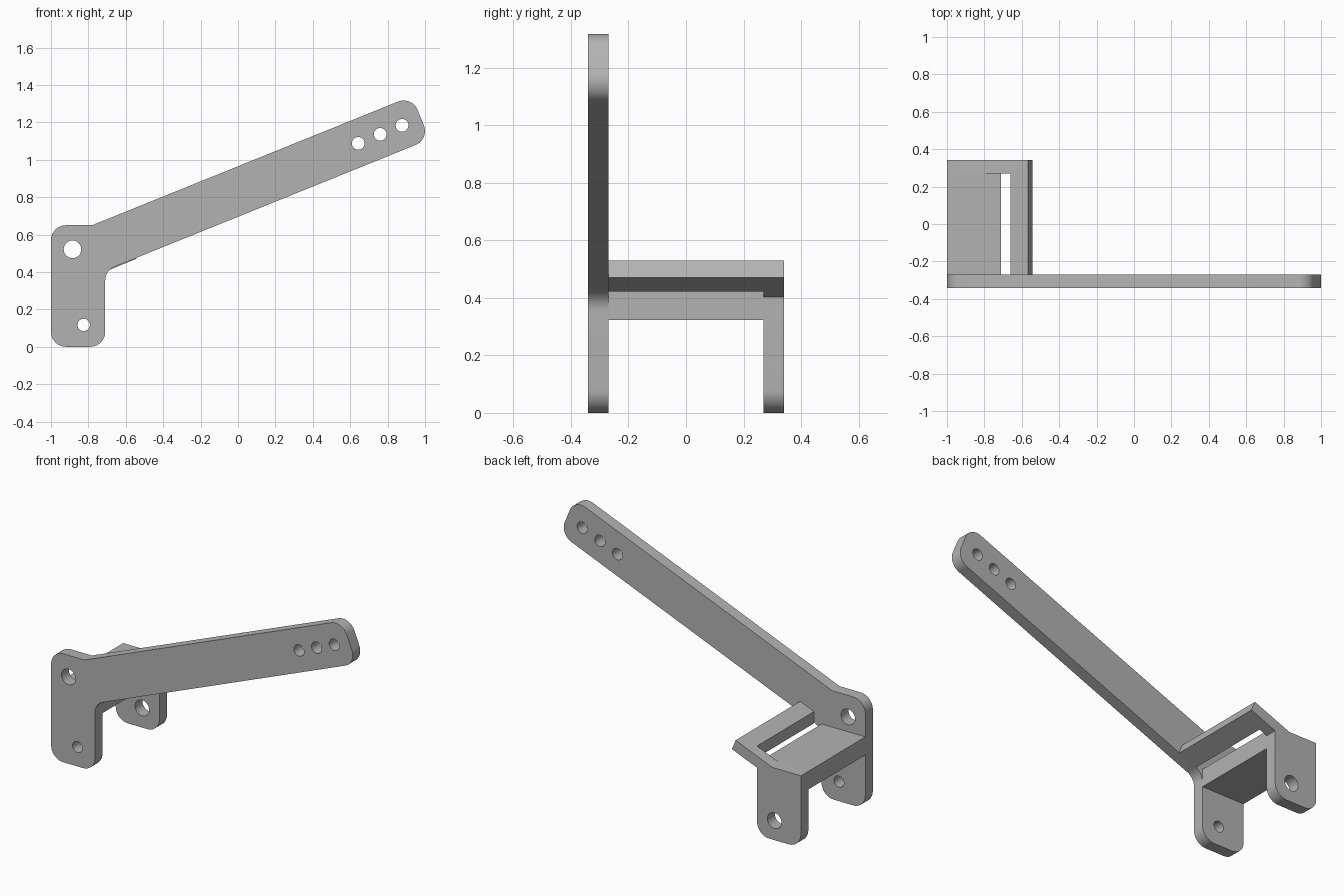
import bpy, bmesh, math
from mathutils import Vector

cube = bpy.data.objects.get("Cube")
if cube:
    bpy.data.objects.remove(cube, do_unlink=True)

grey = bpy.data.materials.new("plain grey")
grey.use_nodes = True
grey.diffuse_color = (0.45, 0.45, 0.45, 1)
grey.node_tree.nodes["Principled BSDF"].inputs["Base Color"].default_value = (0.45, 0.45, 0.45, 1)

R = 0.08                        # corner radius
Y0, Y1 = 0.27, 0.341            # inner and outer face of both side plates
SLOPE = 0.404                   # rise of the arm
LEFT, RIGHT = -1.0, -0.71       # sides of the foot
SHELF_LOW, SHELF_TOP = 0.323, 0.432


def rounded(corners, steps=10):
    """Turn (x, z, radius) corners into an outline with arc fillets."""
    out = []
    for i, (x, z, r) in enumerate(corners):
        p = Vector((x, z))
        if r == 0:
            out.append(p)
            continue
        a = (Vector(corners[i - 1][:2]) - p).normalized()
        b = (Vector(corners[(i + 1) % len(corners)][:2]) - p).normalized()
        half = a.angle(b) / 2
        centre = p + (a + b).normalized() * (r / math.sin(half))
        start = p + a * (r / math.tan(half)) - centre
        end = p + b * (r / math.tan(half)) - centre
        sweep = math.pi - 2 * half
        for k in range(steps + 1):
            t = k / steps
            out.append(centre + (start * math.sin((1 - t) * sweep)
                                 + end * math.sin(t * sweep)) / math.sin(sweep))
    return out


def extrude_profile(name, corners, y_front, y_back):
    """Extrude an outline in the x-z plane along y."""
    bm = bmesh.new()
    face = bm.faces.new([bm.verts.new((p.x, y_front, p.y)) for p in rounded(corners)])
    made = bmesh.ops.extrude_face_region(bm, geom=[face])["geom"]
    verts = [v for v in made if isinstance(v, bmesh.types.BMVert)]
    bmesh.ops.translate(bm, verts=verts, vec=(0, y_back - y_front, 0))
    bmesh.ops.recalc_face_normals(bm, faces=bm.faces)
    mesh = bpy.data.meshes.new(name)
    bm.to_mesh(mesh)
    bm.free()
    mesh.materials.append(grey)
    obj = bpy.data.objects.new(name, mesh)
    bpy.context.collection.objects.link(obj)
    return obj


def select(obj):
    bpy.ops.object.select_all(action="DESELECT")
    obj.select_set(True)
    bpy.context.view_layer.objects.active = obj


def drill(obj, x, z, r):
    """Cut a round hole through a plate along y."""
    y = sum(v.co.y for v in obj.data.vertices) / len(obj.data.vertices)
    bpy.ops.mesh.primitive_cylinder_add(vertices=32, radius=r, depth=0.2,
                                        location=(x, y, z), rotation=(math.pi / 2, 0, 0))
    cutter = bpy.context.object
    cutter.name = "hole_cutter"
    cutter.hide_render = True
    cutter.data.materials.append(grey)
    mod = obj.modifiers.new("hole", "BOOLEAN")
    mod.operation = "DIFFERENCE"
    mod.solver = "EXACT"
    mod.object = cutter
    select(obj)
    bpy.ops.object.modifier_apply(modifier=mod.name)
    bpy.data.objects.remove(cutter, do_unlink=True)


def arm_low(x):
    return 0.695 + SLOPE * x


# Front plate: foot and long rising arm
arm_plate = extrude_profile("arm_plate", [
    (LEFT, 0, R), (RIGHT, 0, R), (RIGHT, arm_low(RIGHT), R),
    (1.024, 1.109, R), (0.93, 1.341, R), (-0.78, 0.65, 0), (LEFT, 0.65, R)], -Y1, -Y0)
drill(arm_plate, -0.885, 0.521, 0.047)
drill(arm_plate, -0.825, 0.117, 0.033)
for i in range(3):
    drill(arm_plate, 0.643 + 0.117 * i, 1.088 + 0.048 * i, 0.034)

# Sloped lip end corners, shared by the rear tab and the lip
lip_low, lip_top = (-0.543, 0.47, 0), (-0.568, 0.53, 0)


def on_slope(x, ref):
    return (x, ref[1] + SLOPE * (x - ref[0]), 0)


# Rear tab with its sloped upper finger
bend_x = lip_top[0] - (lip_top[1] - SHELF_TOP) / SLOPE
rear_tab = extrude_profile("rear_tab", [
    (LEFT, 0, R), (RIGHT, 0, R), on_slope(RIGHT, lip_low), lip_low, lip_top,
    (bend_x, SHELF_TOP, 0), (LEFT, SHELF_TOP, 0)], Y0, Y1)
drill(rear_tab, -0.825, 0.117, 0.047)

# Shelf joining the plates, and the lip beyond the slot
shelf = extrude_profile("shelf", [
    (LEFT, SHELF_LOW, 0), (RIGHT, SHELF_LOW, 0),
    (RIGHT, SHELF_TOP, 0), (LEFT, SHELF_TOP, 0)], -Y0, Y0)
slot_x = -0.66
lip = extrude_profile("sloped_lip", [
    on_slope(slot_x, lip_low), lip_low, lip_top, on_slope(slot_x, lip_top)], -Y0, Y0)

for part in (arm_plate, rear_tab, shelf, lip):
    select(part)
    bpy.ops.object.shade_smooth_by_angle(angle=math.radians(30))
